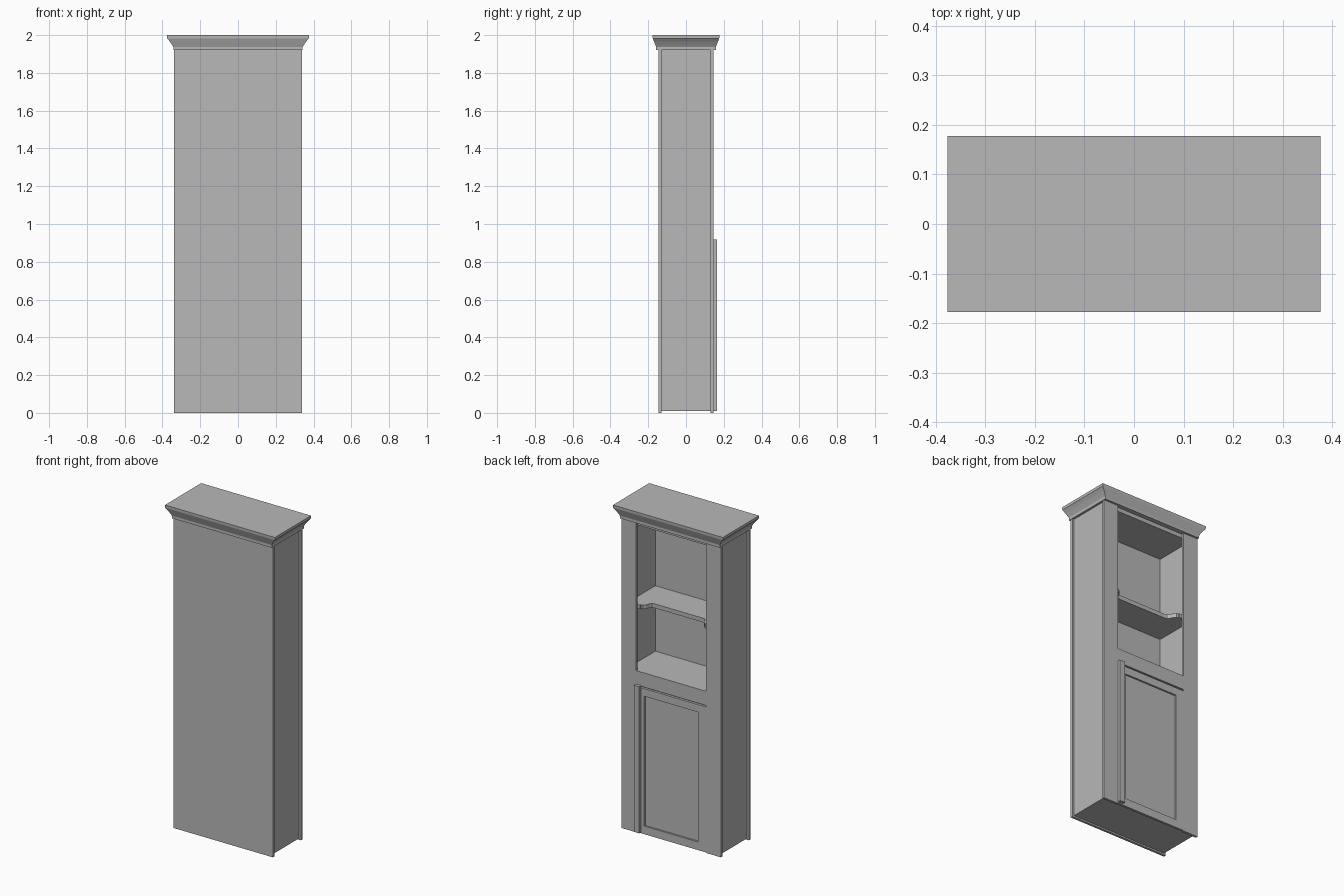
import bpy, bmesh

cube = bpy.data.objects.get("Cube")
if cube:
    bpy.data.objects.remove(cube, do_unlink=True)

grey = bpy.data.materials.new("plain_grey")
grey.use_nodes = True
colour = (0.48, 0.48, 0.48, 1)
grey.diffuse_color = colour
grey.node_tree.nodes["Principled BSDF"].inputs["Base Color"].default_value = colour


def finish(name, bm):
    bmesh.ops.recalc_face_normals(bm, faces=bm.faces)
    mesh = bpy.data.meshes.new(name)
    bm.to_mesh(mesh)
    bm.free()
    mesh.materials.append(grey)
    obj = bpy.data.objects.new(name, mesh)
    bpy.context.scene.collection.objects.link(obj)
    return obj


def box(name, xs, ys, zs):
    bm = bmesh.new()
    bmesh.ops.create_cube(bm, size=1)
    for v in bm.verts:
        for axis, (lo, hi) in enumerate((xs, ys, zs)):
            v.co[axis] = hi if v.co[axis] > 0 else lo
    return finish(name, bm)


def loft(name, rings):
    """Join equal-length point rings and cap both ends."""
    bm = bmesh.new()
    loops = [[bm.verts.new(p) for p in ring] for ring in rings]
    for a, b in zip(loops, loops[1:]):
        for i in range(len(a)):
            j = (i + 1) % len(a)
            bm.faces.new((a[i], a[j], b[j], b[i]))
    bm.faces.new(loops[0])
    bm.faces.new(loops[-1])
    return finish(name, bm)


W, OPEN, INNER = 0.34, 0.24, 0.30      # half widths: face, opening, interior
BACK, FACE = -0.145, 0.145
TOP = 1.92
frame_y = (0.13, FACE)

# Carcass
box("back_panel", (-W, W), (BACK, -0.13), (0, TOP))
for side, s in (("left", 1), ("right", -1)):
    box(side + "_side_panel", sorted((s * INNER, s * 0.328)), (-0.13, 0.13), (0.01, TOP))
    box(side + "_face_stile", sorted((s * OPEN, s * W)), frame_y, (0, TOP))
for name, lo, hi in (("bottom_board", 0.01, 0.03), ("middle_board", 0.98, 0.999),
                     ("top_board", 1.895, TOP)):
    box(name, (-INNER, INNER), (-0.13, 0.13), (lo, hi))
box("middle_rail", (-OPEN, OPEN), frame_y, (0.912, 1.0))

# Lower door, flush with the face, with a sunken panel
PX, P0, P1, D0, D1 = 0.185, 0.053, 0.856, 0.003, 0.903
for side, s in (("left", 1), ("right", -1)):
    box("door_" + side + "_stile", sorted((s * PX, s * OPEN)), frame_y, (D0, D1))
box("door_bottom_rail", (-PX, PX), frame_y, (D0, P0))
box("door_top_rail", (-PX, PX), frame_y, (P1, D1))
box("door_panel", (-PX, PX), (0.12, 0.134), (P0, P1))
box("door_edge_post", (0.205, OPEN), (FACE, 0.165), (0.01, 0.917))

# Shelf with a scooped front edge
half = [(0.165, 0.07), (0.18, 0.073), (0.19, 0.085), (0.198, 0.108),
        (0.21, 0.12), (0.222, 0.122), (0.224, 0.13), (INNER, 0.13), (INNER, -0.13)]
outline = half + [(-x, y) for x, y in reversed(half)]
loft("shelf", [[(x, y, z) for x, y in outline] for z in (1.378, 1.404)])

# Crown moulding
profile = [(0.342, 0.158, TOP), (0.342, 0.158, 1.937), (0.348, 0.162, 1.947),
           (0.36, 0.169, 1.965), (0.375, 0.176, 1.983), (0.376, 0.177, 2.0)]
loft("crown", [[(x, y, z), (-x, y, z), (-x, -y, z), (x, -y, z)]
               for x, y, z in profile])
